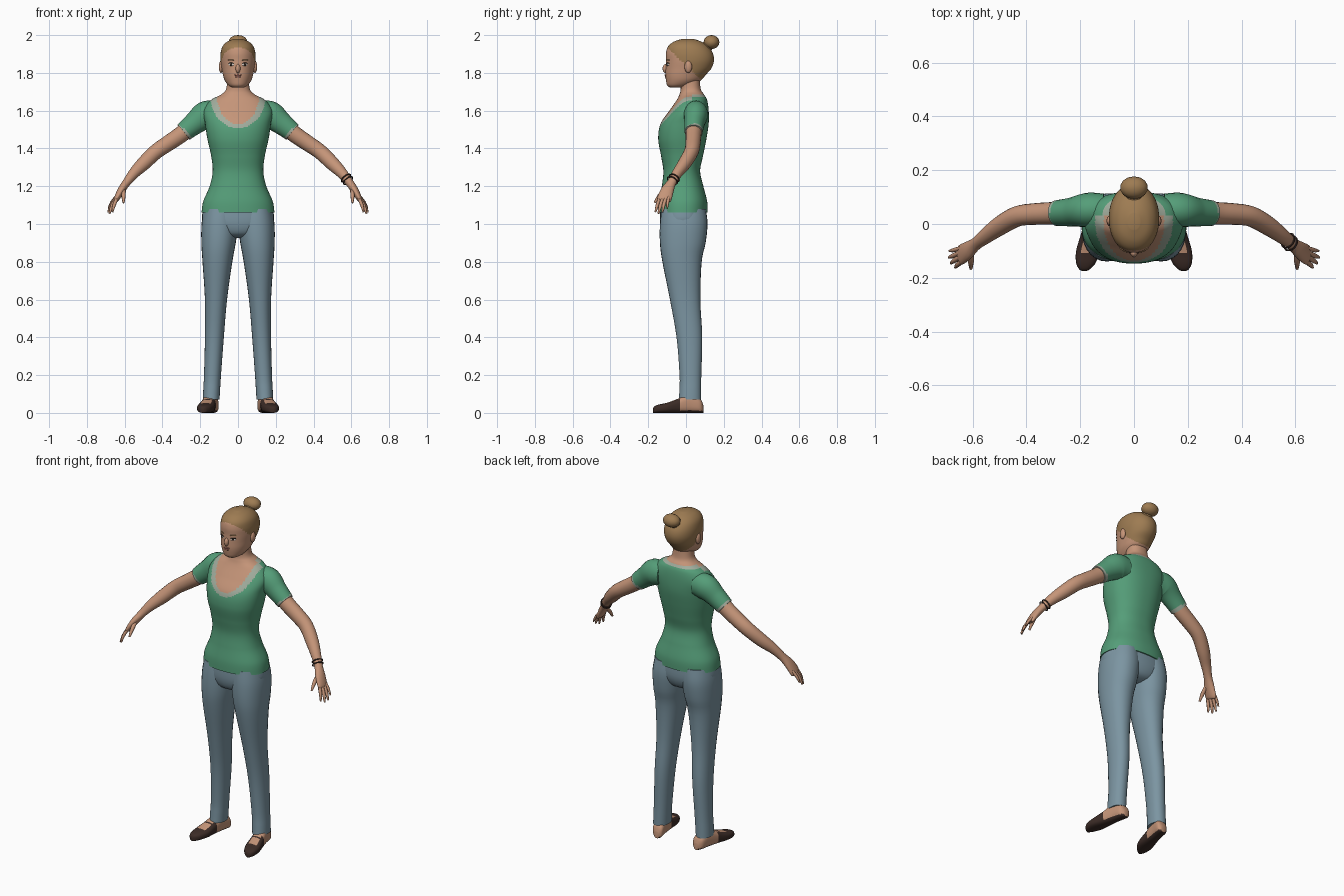
import bpy, bmesh, math
from mathutils import Vector, Matrix
from mathutils.bvhtree import BVHTree

cube = bpy.data.objects.get("Cube")
if cube:
    bpy.data.objects.remove(cube, do_unlink=True)

X, Y, Z = Vector((1, 0, 0)), Vector((0, 1, 0)), Vector((0, 0, 1))


def material(name, *rgb):
    mat = bpy.data.materials.new(name)
    mat.use_nodes = True
    color = (*rgb, 1)
    mat.diffuse_color = color
    mat.node_tree.nodes["Principled BSDF"].inputs["Base Color"].default_value = color
    return mat


skin = material("skin", .56, .3, .19)
shirt = material("green shirt", .09, .34, .19)
trim = material("pale trim", .36, .42, .34)
denim = material("blue denim", .2, .3, .36)
hair = material("dark blonde hair", .34, .2, .085)
leather = material("dark leather", .045, .025, .02)
dark = material("eye dark", .03, .02, .015)
white = material("eye white", .65, .6, .55)
lip = material("lip", .4, .16, .12)


def finish(name, bm, mats):
    bmesh.ops.recalc_face_normals(bm, faces=bm.faces)
    for face in bm.faces:
        face.smooth = True
    for edge in bm.edges:
        if edge.is_manifold and edge.calc_face_angle() > math.radians(50):
            edge.smooth = False
    mesh = bpy.data.meshes.new(name)
    bm.to_mesh(mesh)
    bm.free()
    for mat in mats:
        mesh.materials.append(mat)
    obj = bpy.data.objects.new(name, mesh)
    bpy.context.collection.objects.link(obj)
    return obj


def spline(keys, steps):
    """Smooth curve through every key, including its radii."""
    result = []
    for i in range(len(keys) - 1):
        quad = [keys[max(i - 1, 0)], keys[i], keys[i + 1], keys[min(i + 2, len(keys) - 1)]]
        for s in range(steps):
            t = s / steps
            result.append([b + t * (c - a + t * (2 * a - 5 * b + 4 * c - d
                           + t * (3 * (b - c) + d - a))) / 2 for a, b, c, d in zip(*quad)])
    return result + [list(keys[-1])]


def loft(name, keys, mats, rule=None, axis=None, ref=X, sides=20, steps=4, power=1):
    """Skin rounded rings (centre, two radii) and colour faces by a rule."""
    bm = bmesh.new()
    points = spline(keys, steps)
    rows = []
    for i, p in enumerate(points):
        ahead = Vector(points[min(i + 1, len(points) - 1)][:3])
        t = axis or (ahead - Vector(points[max(i - 1, 0)][:3])).normalized()
        u = (ref - t * ref.dot(t)).normalized()
        w = t.cross(u)
        row = []
        for k in range(sides):
            a = math.tau * k / sides
            c, s = math.cos(a), math.sin(a)
            c, s = (math.copysign(abs(v) ** power, v) for v in (c, s))
            row.append(bm.verts.new(Vector(p[:3]) + u * c * max(p[3], .002) + w * s * max(p[4], .002)))
        rows.append(row)
    for low, high in zip(rows, rows[1:]):
        for k in range(sides):
            n = (k + 1) % sides
            bm.faces.new((low[k], low[n], high[n], high[k]))
    bm.faces.new(rows[0])
    bm.faces.new(rows[-1])
    if rule:
        for face in bm.faces:
            face.material_index = int(rule(face.calc_center_median()))
    return finish(name, bm, mats)


def slab(z, x0, x1, y0, y1):
    """Horizontal ring from its extents."""
    return ((x0 + x1) / 2, (y0 + y1) / 2, z, (x1 - x0) / 2, (y1 - y0) / 2)


def ball(name, loc, size, mat, rot=None, sides=14):
    bm = bmesh.new()
    bmesh.ops.create_uvsphere(bm, u_segments=sides, v_segments=8, radius=1)
    turn = rot.to_matrix().to_4x4() if rot else Matrix()
    bm.transform(Matrix.Translation(loc) @ turn @ Matrix.Diagonal((*size, 1)))
    return finish(name, bm, [mat])


def flip(keys, side):
    return [(k[0] * side, *k[1:]) for k in keys]


# Torso: shirt with a scooped, trimmed neckline, running up into the neck
def neckline(p):
    edge = 1.672
    if p.y < .03:
        edge -= .165 * math.sqrt(max(0, 1 - (p.x / .145) ** 2))
    width = .034 if p.y < .03 else .012
    if p.z < edge:
        return 0
    inner = 1.685 - .155 * math.sqrt(max(0, 1 - (p.x / .112) ** 2))
    return 2 if p.z > (inner if p.y < .03 else edge + width) else 1


body = [(1.06, .193, -.145, .115), (1.12, .184, -.142, .112), (1.2, .15, -.128, .092),
        (1.28, .134, -.12, .075), (1.36, .142, -.132, .09), (1.45, .162, -.147, .108),
        (1.53, .174, -.135, .12), (1.6, .182, -.088, .12), (1.655, .145, -.05, .112),
        (1.685, .09, -.035, .096), (1.715, .063, -.028, .078), (1.78, .056, -.03, .072)]
loft("shirt_torso_and_neck", [slab(z, -w, w, f, b) for z, w, f, b in body],
     [shirt, trim, skin], neckline, Z, sides=96, steps=10, power=.88)

# Head: hair covers everything above a sloping hairline
skull = [(1.722, .03, -.085, -.02), (1.735, .052, -.1, .03), (1.76, .07, -.106, .078),
         (1.79, .08, -.109, .105), (1.825, .087, -.108, .135), (1.865, .093, -.106, .148),
         (1.905, .092, -.106, .142), (1.94, .082, -.095, .118), (1.965, .058, -.065, .082),
         (1.98, .022, -.02, .04)]
head = loft("head", [slab(z, -w, w, f, b) for z, w, f, b in skull], [skin, hair],
            lambda p: p.z + p.y * .95 > 1.84, Z, sides=56, steps=6, power=.95)
ball("hair_bun", (0, .135, 1.963), (.052, .042, .037), hair)
ball("hair_bun_root", (0, .105, 1.935), (.035, .035, .03), hair)
ball("nose", (0, -.108, 1.823), (.013, .016, .024), skin)

# Face details laid onto the head surface
surface = BVHTree.FromPolygons([v.co for v in head.data.vertices],
                               [p.vertices[:] for p in head.data.polygons])


def plate(name, x, z, width, height, mat, depth=.004):
    spot, normal, _, _ = surface.ray_cast(Vector((x, -1, z)), Y)
    ball(name, spot, (width, height, depth), mat, normal.to_track_quat("Z", "Y"))


plate("upper_lip", 0, 1.788, .02, .005, lip)
plate("lower_lip", 0, 1.78, .016, .005, lip)

# Leg outline: height, inner, outer, front, back
leg = [(.07, .098, .186, -.038, .08), (.12, .095, .184, -.035, .08), (.2, .09, .18, -.034, .081),
       (.4, .075, .175, -.05, .086), (.6, .058, .175, -.085, .076), (.8, .03, .188, -.125, .083),
       (.9, .012, .194, -.138, .104), (1, 0, .193, -.138, .114), (1.08, 0, .18, -.13, .105)]


def foot_x(y):
    return .15 - .2 * y


foot = [(.092, .015, .04), (.075, .033, .075), (.02, .036, .1), (-.04, .04, .076),
        (-.1, .045, .054), (-.145, .036, .044), (-.168, .02, .034), (-.175, .006, .022)]


def shoe_rule(p):
    across = abs(abs(p.x) - foot_x(p.y))
    strap = -.06 < p.y < -.045
    return p.z < .012 or p.y < -.11 or strap or (p.y < -.03 and across > .026)


sleeve = [(.11, .055, 1.582, .058, .066), (.17, .052, 1.576, .064, .074),
          (.23, .045, 1.533, .054, .06), (.288, .04, 1.486, .048, .051)]
arm = [(.24, .045, 1.527, .044, .045), (.3, .04, 1.475, .042, .044), (.37, .037, 1.427, .04, .042),
       (.435, .028, 1.382, .038, .04), (.5, -.008, 1.32, .035, .037), (.55, -.045, 1.27, .028, .029),
       (.588, -.074, 1.222, .024, .022), (.617, -.098, 1.18, .034, .02),
       (.642, -.114, 1.135, .038, .015), (.648, -.118, 1.123, .032, .009)]
# Finger knuckle, middle joint and tip, then thickness
fingers = {
    "thumb": ((.605, -.1, 1.19), (.606, -.14, 1.15), (.606, -.166, 1.112), .011),
    "index_finger": ((.638, -.138, 1.14), (.656, -.152, 1.1), (.664, -.162, 1.063), .009),
    "middle_finger": ((.643, -.122, 1.138), (.667, -.136, 1.095), (.68, -.146, 1.055), .0095),
    "ring_finger": ((.646, -.106, 1.14), (.672, -.118, 1.1), (.688, -.124, 1.062), .009),
    "little_finger": ((.645, -.09, 1.145), (.67, -.097, 1.113), (.686, -.1, 1.082), .008)}

for side, label in ((1, "left"), (-1, "right")):
    # Legs and shoes
    loft(label + "_trouser_leg", flip([slab(*k) for k in leg], side), [denim], axis=Z,
         sides=28, power=.92)
    loft(label + "_shoe", flip([(foot_x(y), y, h / 2, w, h / 2) for y, w, h in foot], side),
         [skin, leather], shoe_rule, -Y, sides=36, steps=7, power=.75)

    # Arms with short trimmed sleeves
    loft(label + "_sleeve", flip(sleeve, side), [shirt, trim],
         lambda p: abs(p.x) - p.z > -1.218, ref=Y, steps=8)
    loft(label + "_arm", flip(arm, side), [skin], ref=Y)
    for name, (knuckle, joint, tip, r) in fingers.items():
        keys = [(*knuckle, r, r), (*joint, r, r), (*tip, r * .5, r * .5)]
        loft(label + "_" + name, flip(keys, side), [skin], ref=Y, sides=8, steps=3)

    # Ears and eyes
    ball(label + "_ear", (side * .09, .012, 1.832), (.012, .02, .032), skin)
    plate(label + "_eye_white", side * .036, 1.844, .016, .007, white, .003)
    plate(label + "_iris", side * .036, 1.844, .008, .007, dark, .0045)
    plate(label + "_lashes", side * .037, 1.851, .018, .003, dark)
    plate(label + "_eyebrow", side * .038, 1.868, .02, .003, hair)

# Pelvis bridging the two legs under the shirt
hips = [(.925, .05, -.06, .04), (.945, .11, -.115, .085), (1, .185, -.136, .108), (1.075, .187, -.136, .108)]
loft("trouser_seat", [slab(z, -w, w, f, b) for z, w, f, b in hips], [denim], axis=Z,
     sides=32, power=.85)

# Twin bangles on the left wrist
for start in (.572, .582):
    middle = Vector((start, -.062 - (start - .572), 1.243 - (start - .572) * 1.25))
    turn = Vector((.038, -.029, -.048)).to_track_quat("Z", "Y")
    bpy.ops.mesh.primitive_torus_add(major_segments=24, minor_segments=6, major_radius=.029,
                                     minor_radius=.0035, location=middle, rotation=turn.to_euler())
    bangle = bpy.context.object
    bangle.name = "bangle"
    bangle.data.materials.append(leather)
    bpy.ops.object.shade_smooth_by_angle()
